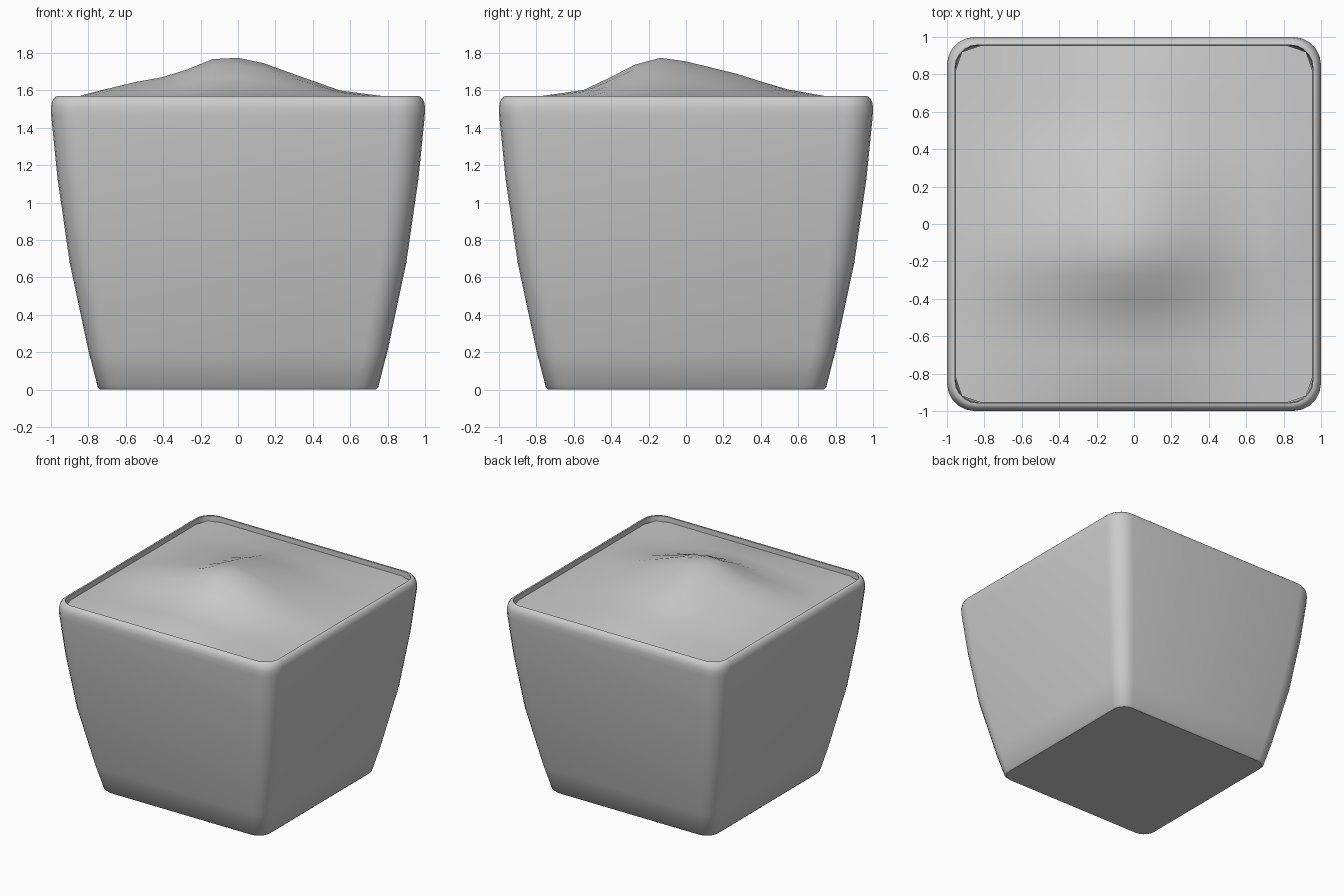
import bpy, bmesh, math

if "Cube" in bpy.data.objects:
    bpy.data.objects.remove(bpy.data.objects["Cube"])

CORNER_SEGMENTS = 5


def rounded_square(half, radius):
    """Points of a rounded square, counter-clockwise."""
    pts = []
    for q in range(4):
        mid = math.radians(45 + 90 * q)
        cx = math.copysign(half - radius, math.cos(mid))
        cy = math.copysign(half - radius, math.sin(mid))
        for i in range(CORNER_SEGMENTS + 1):
            a = math.radians(90 * q + 90 * i / CORNER_SEGMENTS)
            pts.append((cx + radius * math.cos(a), cy + radius * math.sin(a)))
    return pts


def finish(name, bm, angle):
    mesh = bpy.data.meshes.new(name)
    bm.to_mesh(mesh)
    bm.free()
    obj = bpy.data.objects.new(name, mesh)
    bpy.context.collection.objects.link(obj)
    bpy.ops.object.select_all(action='DESELECT')
    obj.select_set(True)
    bpy.context.view_layer.objects.active = obj
    bpy.ops.object.shade_smooth_by_angle(angle=math.radians(angle))
    return obj


def interp(table, v):
    for (a, ha), (b, hb) in zip(table, table[1:]):
        if v <= b:
            return ha + (hb - ha) * max(0, v - a) / (b - a)
    return table[-1][1]


# Pot: stacked rounded squares (half width, height, corner radius), outside to inside
profile = [
    (0.735, 0.0, 0.10), (0.75, 0.015, 0.11), (0.80, 0.21, 0.125),
    (0.90, 0.68, 0.14), (0.965, 1.13, 0.15), (0.998, 1.46, 0.15),
    (1.0, 1.51, 0.15), (0.995, 1.54, 0.15), (0.983, 1.56, 0.14),
    (0.97, 1.57, 0.13), (0.957, 1.57, 0.12), (0.953, 1.45, 0.12),
]
bm = bmesh.new()
rings = [[bm.verts.new((x, y, z)) for x, y in rounded_square(h, r)] for h, z, r in profile]
for low, high in zip(rings, rings[1:]):
    for i in range(len(low)):
        j = (i + 1) % len(low)
        bm.faces.new((low[i], low[j], high[j], high[i]))
bm.faces.new(rings[0][::-1])
finish("planter_pot", bm, 40)

# Soil: a grid raised into an off-centre mound, from height shares along x and y
EDGE_Z, PEAK = 1.53, 0.245
along_x = [(-0.955, 0), (-0.82, 0.2), (-0.55, 0.47), (-0.41, 0.57), (-0.28, 0.73),
           (-0.14, 0.97), (0, 1), (0.14, 0.88), (0.28, 0.67), (0.55, 0.28),
           (0.82, 0.14), (0.955, 0)]
along_y = [(-0.955, 0), (-0.82, 0.14), (-0.55, 0.29), (-0.41, 0.56), (-0.28, 0.84),
           (-0.14, 1), (0, 0.92), (0.14, 0.78), (0.28, 0.64), (0.41, 0.47),
           (0.55, 0.3), (0.82, 0.11), (0.955, 0)]
bm = bmesh.new()
bmesh.ops.create_grid(bm, x_segments=14, y_segments=14, size=0.955)
for v in bm.verts:
    x, y = v.co.x, v.co.y
    v.co.z = EDGE_Z + PEAK * interp(along_x, x) * interp(along_y, y)
    if abs(x) > 0.94 and abs(y) > 0.94:  # follow the pot's rounded corner
        v.co.x = math.copysign(0.92, x)
        v.co.y = math.copysign(0.92, y)
finish("soil_mound", bm, 60)
